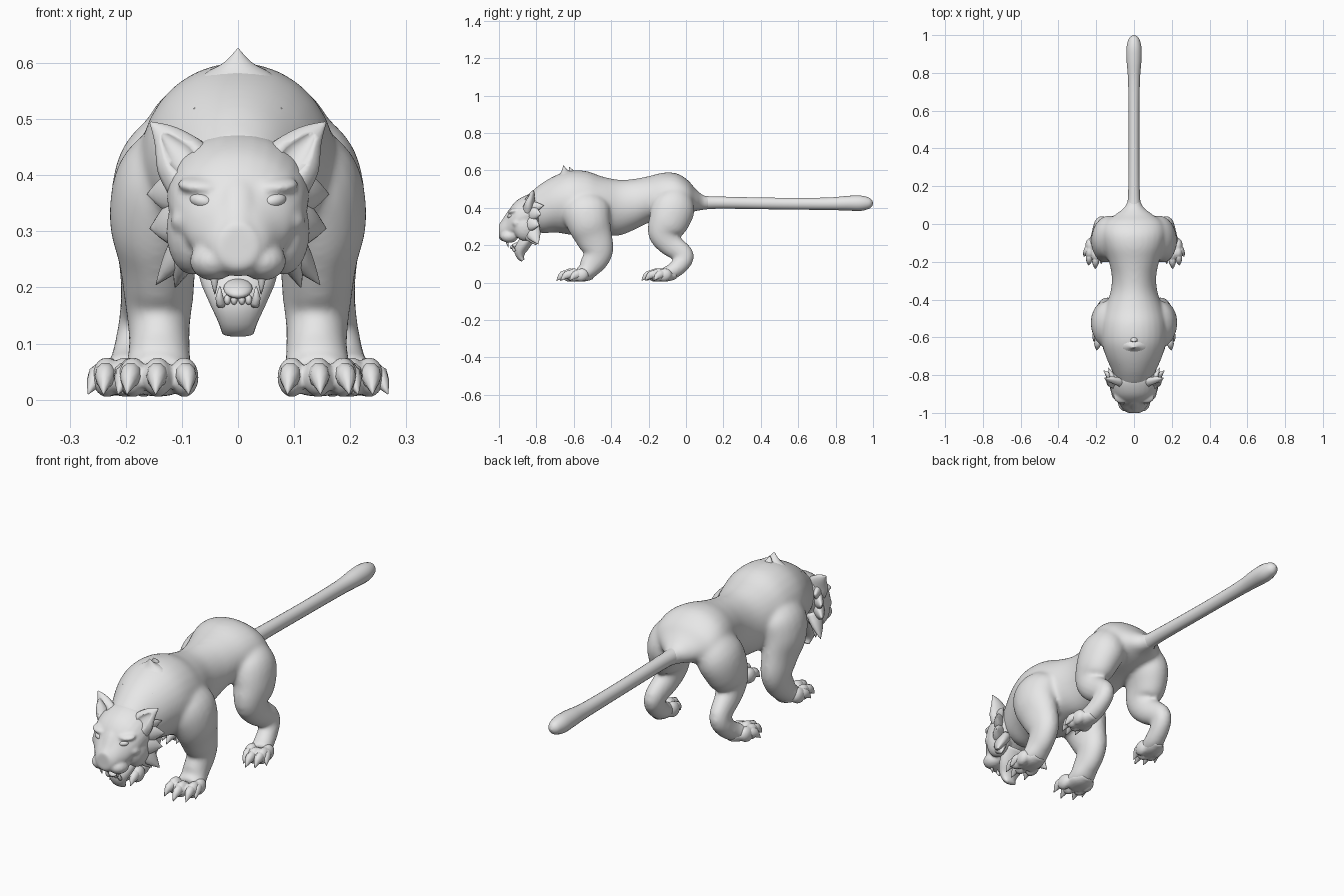
import bpy, bmesh, math
from mathutils import Vector, Matrix

mat = bpy.data.materials.new("plain_grey")
mat.diffuse_color = (0.8, 0.8, 0.8, 1)


def catmull(keys, steps):
    """Smoothly resample a list of (x, y, z, side radius, other radius)."""
    k = [Vector(p) for p in keys]
    out = []
    for i in range(len(k) - 1):
        p0, p1, p2, p3 = k[max(i - 1, 0)], k[i], k[i + 1], k[min(i + 2, len(k) - 1)]
        for j in range(steps):
            t = j / steps
            out.append(0.5 * (2 * p1 + (p2 - p0) * t + (2 * p0 - 5 * p1 + 4 * p2 - p3) * t * t
                              + (3 * p1 - p0 - 3 * p2 + p3) * t ** 3))
    return out + [k[-1]]


def loft(bm, keys, sides=20, steps=4, upright=False):
    """Closed tube of elliptical rings set across the path, or kept upright."""
    pts = catmull(keys, steps)
    pos = [Vector(p[:3]) for p in pts]
    rings = []
    for i, p in enumerate(pts):
        tan = (pos[min(i + 1, len(pos) - 1)] - pos[max(i - 1, 0)]).normalized()
        if upright:
            tan = Vector((0, -1, 0))
        side = Vector((1, 0, 0))
        side = (side - tan * side.dot(tan)).normalized()
        up = tan.cross(side)
        rx, rz = max(p[3], 0.0008), max(p[4], 0.0008)
        rings.append([bm.verts.new(pos[i] + side * rx * math.cos(a) + up * rz * math.sin(a))
                      for a in (2 * math.pi * n / sides for n in range(sides))])
    faces = [bm.faces.new(rings[0]), bm.faces.new(rings[-1])]
    for a, b in zip(rings, rings[1:]):
        for n in range(sides):
            m = (n + 1) % sides
            faces.append(bm.faces.new((a[n], a[m], b[m], b[n])))
    bmesh.ops.recalc_face_normals(bm, faces=faces)


def ball(bm, c, r, tilt=0):
    m = Matrix.Translation(c) @ Matrix.Rotation(tilt, 4, 'X') @ Matrix.Diagonal((*r, 1))
    bmesh.ops.create_uvsphere(bm, u_segments=20, v_segments=12, radius=1, matrix=m)


def finish(name, bm, voxel=0, smooth=4):
    me = bpy.data.meshes.new(name)
    bm.to_mesh(me)
    bm.free()
    me.materials.append(mat)
    ob = bpy.data.objects.new(name, me)
    bpy.context.collection.objects.link(ob)
    for p in me.polygons:
        p.use_smooth = True
    if voxel:
        rm = ob.modifiers.new("blend", 'REMESH')
        rm.mode, rm.voxel_size, rm.use_smooth_shade = 'VOXEL', voxel, True
        sm = ob.modifiers.new("soften", 'SMOOTH')
        sm.factor, sm.iterations = 0.5, smooth
    return ob


def flip(keys, s):
    return [(k[0] * s, *k[1:]) for k in keys]


# toes: (knuckle x, y) and claw tip (x, y)
FRONT_TOES = [((.096, -.605), (.088, -.672)), ((.143, -.622), (.147, -.692)),
              ((.187, -.600), (.198, -.670)), ((.190, -.560), (.214, -.622))]
HIND_TOES = [((.168, -.140), (.174, -.210)), ((.202, -.165), (.205, -.238)),
             ((.234, -.150), (.240, -.220)), ((.232, -.115), (.267, -.172))]

# torso and legs, blended into one skin
bm = bmesh.new()
torso = [(-.85, .39, .08, .075), (-.78, .395, .115, .13), (-.70, .42, .150, .152),
         (-.62, .427, .172, .172), (-.53, .422, .172, .174), (-.45, .41, .155, .158),
         (-.36, .400, .125, .150), (-.28, .417, .118, .137), (-.20, .444, .133, .125),
         (-.12, .465, .157, .123), (-.05, .468, .167, .116), (.01, .458, .15, .090),
         (.05, .442, .10, .060), (.09, .428, .050, .041), (.13, .426, .033, .033)]
loft(bm, [(0, *k) for k in torso], 28, upright=True)
front_leg = [(.07, -.54, .46, .07, .09), (.118, -.535, .39, .098, .130), (.143, -.52, .32, .088, .118),
             (.143, -.495, .25, .070, .102), (.141, -.472, .18, .062, .086), (.141, -.478, .135, .056, .073),
             (.140, -.508, .092, .055, .064), (.142, -.535, .055, .060, .048), (.145, -.58, .040, .060, .038)]
hind_leg = [(.08, -.05, .48, .07, .07), (.123, -.065, .41, .092, .115), (.147, -.092, .33, .082, .110),
            (.151, -.118, .265, .066, .087), (.157, -.085, .205, .053, .066), (.168, -.012, .150, .044, .054),
            (.176, -.022, .105, .043, .048), (.186, -.075, .058, .046, .043), (.20, -.125, .042, .050, .036)]
for s in (1, -1):
    loft(bm, flip(front_leg, s))
    loft(bm, flip(hind_leg, s))
finish("body_and_legs", bm, .008, 22)

# paws: a pad with knuckled toes
bm = bmesh.new()
for s in (1, -1):
    loft(bm, flip([(.142, -.50, .045, .035, .026), (.142, -.54, .036, .054, .030),
                   (.143, -.60, .030, .054, .024)], s), 16)
    loft(bm, flip([(.190, -.055, .045, .030, .026), (.197, -.10, .036, .044, .030),
                   (.203, -.15, .030, .046, .024)], s), 16)
    for (kx, ky), _ in FRONT_TOES + HIND_TOES:
        ball(bm, (s * kx, ky, .040), (.026, .040, .035), .35)
finish("paws", bm, .006, 3)

# tail
bm = bmesh.new()
loft(bm, [(0, .03, .43, .05, .045), (0, .10, .427, .036, .036), (0, .2, .427, .030, .032),
          (0, .5, .422, .028, .031), (0, .75, .421, .031, .033), (0, .86, .424, .039, .039),
          (0, .93, .424, .040, .041), (0, .975, .424, .030, .031), (0, .993, .424, .017, .018),
          (0, 1.0, .424, .002, .002)])
finish("tail", bm)

# claws
bm = bmesh.new()
for s in (1, -1):
    for (kx, ky), (tx, ty) in FRONT_TOES + HIND_TOES:
        mx, my = kx * .45 + tx * .55, ky * .45 + ty * .55
        loft(bm, flip([(kx, ky, .044, .018, .022), (mx, my, .040, .018, .022),
                       (tx, ty, .010, .001, .001)], s), 10, 3)
finish("claws", bm)

# head: wedge-shaped skull with brow, nose bridge, upper lips and cheeks
bm = bmesh.new()
skull = [(-.75, .385, .070, .075), (-.79, .38, .112, .095), (-.84, .366, .127, .106),
         (-.895, .344, .119, .102), (-.930, .322, .100, .090), (-.958, .292, .074, .072),
         (-.985, .275, .054, .052), (-1.0, .270, .034, .034)]
loft(bm, [(0, *k) for k in skull], 28, upright=True)
bridge = [(-.87, .410, .060, .045), (-.925, .375, .042, .036), (-.955, .345, .033, .034),
          (-.982, .300, .032, .036), (-1.0, .288, .030, .024)]
loft(bm, [(0, *k) for k in bridge], 18, upright=True)
for s in (1, -1):
    ball(bm, (s * .044, -.945, .247), (.042, .048, .035))
    ball(bm, (s * .080, -.86, .300), (.048, .065, .078))
    ball(bm, (s * .062, -.918, .384), (.046, .034, .014), .3)
    ball(bm, (s * .086, -.900, .318), (.034, .034, .028))
finish("head", bm, .006, 5)

# eyes
bm = bmesh.new()
for s in (1, -1):
    m = (Matrix.Translation((s * .064, -.935, .354)) @ Matrix.Rotation(s * -.25, 4, 'Y')
         @ Matrix.Rotation(s * .45, 4, 'Z') @ Matrix.Diagonal((.024, .018, .014, 1)))
    bmesh.ops.create_uvsphere(bm, u_segments=16, v_segments=10, radius=1, matrix=m)
finish("eyes", bm)

# ears, with a hollow cut in the front
cut = bmesh.new()
bm = bmesh.new()
for s in (1, -1):
    loft(bm, flip([(.078, -.845, .390, .052, .034), (.100, -.838, .430, .050, .028),
                   (.126, -.825, .466, .028, .017), (.156, -.815, .494, .002, .002)], s), 16)
    loft(cut, flip([(.088, -.874, .415, .022, .016), (.106, -.866, .440, .027, .018),
                    (.127, -.850, .467, .014, .014), (.142, -.838, .482, .002, .002)], s), 12)
ears = finish("ears", bm)
cutter = finish("ear_hollow_cutter", cut)
cutter.hide_render = True
cutter.hide_set(True)
hollow = ears.modifiers.new("hollow", 'BOOLEAN')
hollow.object, hollow.operation = cutter, 'DIFFERENCE'

# lower jaw with chin tuft
bm = bmesh.new()
loft(bm, [(0, -.82, .27, .075, .035), (0, -.86, .215, .068, .036), (0, -.885, .175, .052, .034),
          (0, -.885, .14, .036, .022), (0, -.872, .118, .028, .010)], 18)
finish("lower_jaw", bm)

# tongue
bm = bmesh.new()
ball(bm, (0, -.915, .198), (.026, .030, .012), .5)
finish("tongue", bm)

# teeth: upper fangs, lower fangs and small front teeth
bm = bmesh.new()
for s in (1, -1):
    loft(bm, flip([(.040, -.955, .235, .009, .009), (.042, -.955, .213, .007, .007),
                   (.041, -.95, .188, .001, .001)], s), 8, 2)
    loft(bm, flip([(.030, -.915, .168, .008, .008), (.033, -.925, .182, .007, .007),
                   (.032, -.928, .202, .001, .001)], s), 8, 2)
    for x in (.007, .019):
        ball(bm, (s * x, -.920, .178), (.006, .007, .009))
finish("teeth", bm)

# cheek ruff: broad pointed locks sweeping out and back
bm = bmesh.new()
LOCKS = [((.100, -.83, .370), (.162, -.775, .366), .045), ((.100, -.84, .400), (.136, -.760, .412), .036),
         ((.095, -.84, .320), (.157, -.785, .305), .050), ((.085, -.85, .290), (.112, -.80, .200), .050),
         ((.085, -.83, .290), (.146, -.790, .205), .050)]
for s in (1, -1):
    for b, t, r in LOCKS:
        mid = [b[i] * .5 + t[i] * .5 for i in range(3)]
        loft(bm, flip([(*b, r * .6, r), (*mid, r * .4, r * .7), (*t, .001, .001)], s), 12, 3)
finish("cheek_ruff", bm)

# shoulder tufts on a low ridge
bm = bmesh.new()
loft(bm, [(0, -.64, .54, .115, .07), (0, -.645, .578, .065, .040), (0, -.65, .600, .026, .016),
          (0, -.655, .626, .001, .001)], 16, 4)
loft(bm, [(0, -.605, .57, .032, .025), (0, -.615, .598, .018, .012), (0, -.625, .618, .001, .001)], 10, 3)
for s in (1, -1):
    loft(bm, flip([(.065, -.72, .49, .02, .02), (.072, -.735, .508, .012, .008),
                   (.078, -.745, .520, .001, .001)], s), 8, 3)
finish("shoulder_tufts", bm)
